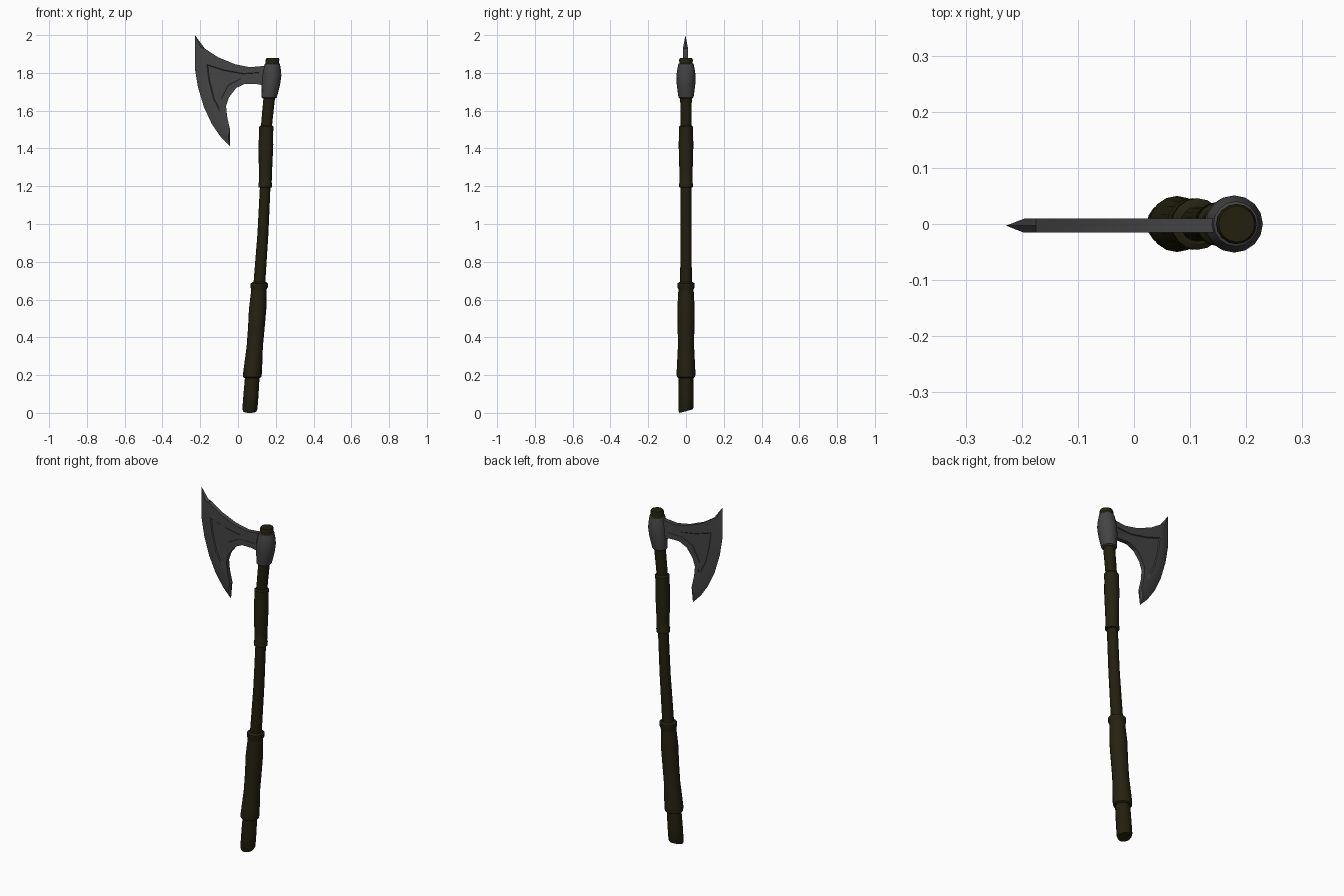
import bpy, bmesh, math

if "Cube" in bpy.data.objects:
    bpy.data.objects.remove(bpy.data.objects["Cube"])


def material(name, rgb):
    m = bpy.data.materials.new(name)
    m.diffuse_color = (*rgb, 1)
    m.use_nodes = True
    m.node_tree.nodes["Principled BSDF"].inputs["Base Color"].default_value = m.diffuse_color
    return m


STEEL = material("dark_steel", (0.058, 0.058, 0.060))
WOOD = material("dark_wood", (0.016, 0.014, 0.004))
LEATHER = material("dark_leather", (0.018, 0.016, 0.005))

# Gently curved centre line of the haft: (z, x)
PATH = [(0, 0.062), (0.2, 0.076), (0.45, 0.097), (0.7, 0.114), (0.95, 0.132),
        (1.2, 0.144), (1.5, 0.149), (1.67, 0.165), (1.77, 0.178), (1.9, 0.184)]


def centre(z):
    for (z0, x0), (z1, x1) in zip(PATH, PATH[1:]):
        if z <= z1:
            return x0 + (x1 - x0) * (z - z0) / (z1 - z0)
    return PATH[-1][1]


def finish(name, bm, mat, angle):
    bmesh.ops.recalc_face_normals(bm, faces=bm.faces)
    me = bpy.data.meshes.new(name)
    bm.to_mesh(me)
    bm.free()
    me.materials.append(mat)
    ob = bpy.data.objects.new(name, me)
    bpy.context.collection.objects.link(ob)
    bpy.ops.object.select_all(action='DESELECT')
    ob.select_set(True)
    bpy.context.view_layer.objects.active = ob
    bpy.ops.object.shade_smooth_by_angle(angle=math.radians(angle))
    return ob


def tube(name, rings, mat, sides=16, foot_tilt=0.0):
    """Capped tube around the haft line; rings are (z, radius)."""
    bm = bmesh.new()
    loops = []
    for i, (z, r) in enumerate(rings):
        loop = []
        for k in range(sides):
            a = 2 * math.pi * k / sides
            tilt = foot_tilt * (1 + math.sin(a)) / 2 if i < 2 else 0
            loop.append(bm.verts.new((centre(z) + r * math.cos(a), r * math.sin(a), z + tilt)))
        loops.append(loop)
    for a, b in zip(loops, loops[1:]):
        for k in range(sides):
            n = (k + 1) % sides
            bm.faces.new((a[k], a[n], b[n], b[k]))
    bm.faces.new(loops[0])
    bm.faces.new(loops[-1])
    return finish(name, bm, mat, 35)


# Haft with a slanted foot
tube("haft", [(0, 0.035), (0.012, 0.04), (0.1, 0.04), (0.22, 0.038), (0.45, 0.034),
              (0.7, 0.031), (0.95, 0.029), (1.2, 0.028), (1.35, 0.028), (1.5, 0.029),
              (1.6, 0.030), (1.7, 0.031), (1.8, 0.034), (1.87, 0.036), (1.88, 0.032)],
     WOOD, foot_tilt=0.018)

# Leather grips with raised end collars
tube("lower_grip", [(0.185, 0.041), (0.19, 0.048), (0.208, 0.050), (0.25, 0.048),
                    (0.35, 0.043), (0.45, 0.044), (0.55, 0.046), (0.64, 0.041),
                    (0.655, 0.041), (0.665, 0.046), (0.685, 0.046), (0.692, 0.036)], LEATHER)
tube("upper_grip", [(1.192, 0.030), (1.195, 0.036), (1.212, 0.037), (1.22, 0.034),
                    (1.28, 0.035), (1.42, 0.039), (1.485, 0.037), (1.495, 0.038),
                    (1.515, 0.038), (1.522, 0.031)], LEATHER)

# Steel socket
tube("socket", [(1.665, 0.033), (1.67, 0.040), (1.69, 0.043), (1.74, 0.049),
                (1.785, 0.051), (1.82, 0.046), (1.848, 0.040), (1.852, 0.034)], STEEL)

# Blade outline: plain edge from the lower horn round the neck to the upper horn
PLAIN = [(-0.042, 1.50), (-0.058, 1.57), (-0.063, 1.624), (-0.048, 1.67), (-0.01, 1.72),
         (0.037, 1.742), (0.09, 1.742), (0.15, 1.732), (0.15, 1.838), (0.063, 1.83),
         (-0.016, 1.846), (-0.106, 1.883), (-0.175, 1.928)]
# Cutting edge with matching points on the inner side of its bevel
EDGE = [(-0.228, 2.0), (-0.228, 1.82), (-0.212, 1.724), (-0.18, 1.618),
        (-0.138, 1.528), (-0.09, 1.459), (-0.042, 1.41)]
BEVEL = [(-0.196, 1.935), (-0.195, 1.82), (-0.180, 1.73), (-0.150, 1.633),
         (-0.112, 1.552), (-0.075, 1.49), (-0.052, 1.462)]
# Sunken panel on each cheek
PANEL = [(-0.165, 1.845), (-0.07, 1.815), (0.03, 1.797), (0.12, 1.803), (0.12, 1.772),
         (0.02, 1.772), (-0.05, 1.735), (-0.09, 1.66), (-0.085, 1.575),
         (-0.13, 1.66), (-0.155, 1.76)]
MID, HALF, SUNK = -0.003, 0.0125, 0.004

bm = bmesh.new()
rim = [bm.verts.new((x, MID, z)) for x, z in PLAIN + EDGE]
n = len(rim)
for s in (-1, 1):
    y = MID + s * HALF

    def ring(points, y):
        return [bm.verts.new((x, y, z)) for x, z in points]

    outer = ring(PLAIN + BEVEL, y)
    inner = ring(PANEL, y)
    floor = ring([(x * 0.94 - 0.004, 1.752 + (z - 1.752) * 0.94) for x, z in PANEL],
                 y - s * SUNK)
    # flat back rim and bevelled cutting edge
    for i in range(n):
        j = (i + 1) % n
        bm.faces.new((rim[i], rim[j], outer[j], outer[i]))
    # panel wall and floor
    m = len(inner)
    for i in range(m):
        j = (i + 1) % m
        bm.faces.new((inner[i], inner[j], floor[j], floor[i]))
    bm.faces.new(floor)
    # cheek face around the panel
    edges = [bm.edges.get((l[i], l[(i + 1) % len(l)])) for l in (outer, inner)
             for i in range(len(l))]
    bmesh.ops.triangle_fill(bm, edges=edges, use_beauty=True, normal=(0, s, 0))
finish("blade", bm, STEEL, 25)
